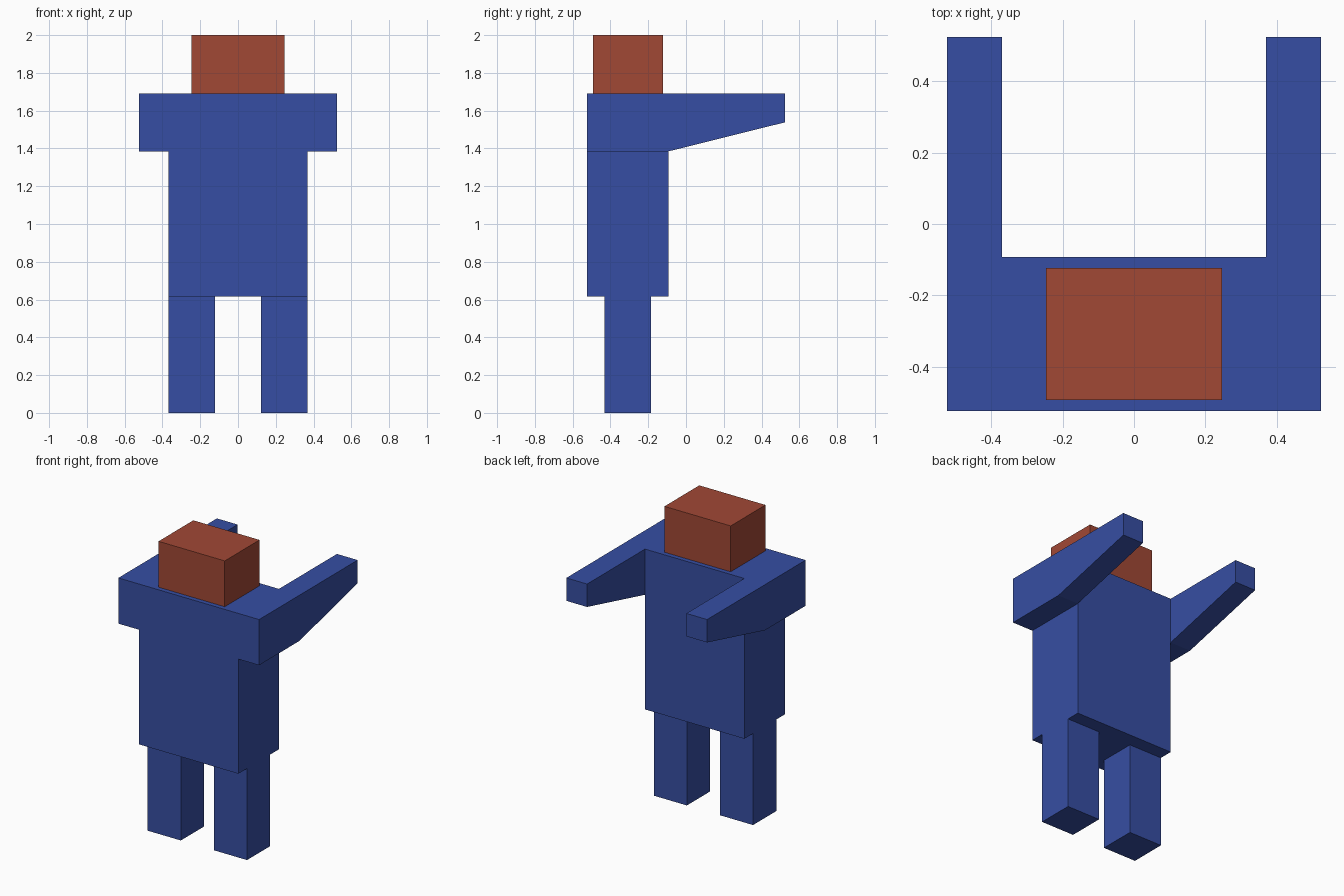
import bpy
import bmesh
from mathutils import Matrix, Vector

if "Cube" in bpy.data.objects:
    bpy.data.objects.remove(bpy.data.objects["Cube"])

# Main levels and widths
HIP, ARMPIT, SHOULDER, TOP = 0.615, 1.385, 1.692, 2.0
BODY_X, REACH = 0.369, 0.523
BODY_BACK, BODY_FRONT = -0.523, -0.092


def material(name, color):
    mat = bpy.data.materials.new(name)
    mat.diffuse_color = (*color, 1)
    mat.use_nodes = True
    mat.node_tree.nodes["Principled BSDF"].inputs["Base Color"].default_value = mat.diffuse_color
    return mat


def box(lo, hi):
    lo, hi = Vector(lo), Vector(hi)
    bm = bmesh.new()
    bmesh.ops.create_cube(bm, size=1, matrix=Matrix.Translation((lo + hi) / 2)
                          @ Matrix.Diagonal((*(hi - lo), 1)))
    return bm


def finish(name, bm, mat):
    bmesh.ops.recalc_face_normals(bm, faces=bm.faces)
    mesh = bpy.data.meshes.new(name)
    bm.to_mesh(mesh)
    bm.free()
    mesh.materials.append(mat)
    obj = bpy.data.objects.new(name, mesh)
    bpy.context.collection.objects.link(obj)
    return obj


def pull(bm, face, offset):
    face = bmesh.ops.extrude_discrete_faces(bm, faces=[face])["faces"][0]
    bmesh.ops.translate(bm, verts=face.verts, vec=offset)
    return face


def face_at(bm, point):
    return min(bm.faces, key=lambda f: (f.calc_center_median() - Vector(point)).length)


blue = material("blue", (0.037, 0.076, 0.366))
red = material("red", (0.356, 0.065, 0.036))

# Torso, with shoulders and tapered arms pulled out of its upper sides
bm = box((-BODY_X, BODY_BACK, HIP), (BODY_X, BODY_FRONT, SHOULDER))
bmesh.ops.bisect_plane(bm, geom=bm.verts[:] + bm.edges[:] + bm.faces[:],
                       plane_co=(0, 0, ARMPIT), plane_no=(0, 0, 1))
mid_y, mid_z = (BODY_BACK + BODY_FRONT) / 2, (ARMPIT + SHOULDER) / 2
for side in (-1, 1):
    pull(bm, face_at(bm, (side * BODY_X, mid_y, mid_z)),
         (side * (REACH - BODY_X), 0, 0))
    bm.normal_update()
    hand = pull(bm, face_at(bm, (side * (BODY_X + REACH) / 2, BODY_FRONT, mid_z)),
                (0, REACH - BODY_FRONT, 0))
    for v in hand.verts:
        if v.co.z < mid_z:
            v.co.z = 1.538
# Merge the cut across the flat front and back
seams = [e for e in bm.edges if all(abs(v.co.z - ARMPIT) < 1e-4
                                    and abs(abs(v.co.x) - BODY_X) < 1e-4 for v in e.verts)
         and abs(e.verts[0].co.x - e.verts[1].co.x) > 0.1]
bmesh.ops.dissolve_edges(bm, edges=seams, use_verts=False)
finish("torso_and_arms", bm, blue)

# Head
finish("head", box((-0.246, -0.492, SHOULDER), (0.246, -0.123, TOP)), red)

# Legs
for name, x0, x1 in (("left_leg", -0.369, -0.123), ("right_leg", 0.123, 0.369)):
    finish(name, box((x0, -0.431, 0), (x1, -0.185, HIP)), blue)
